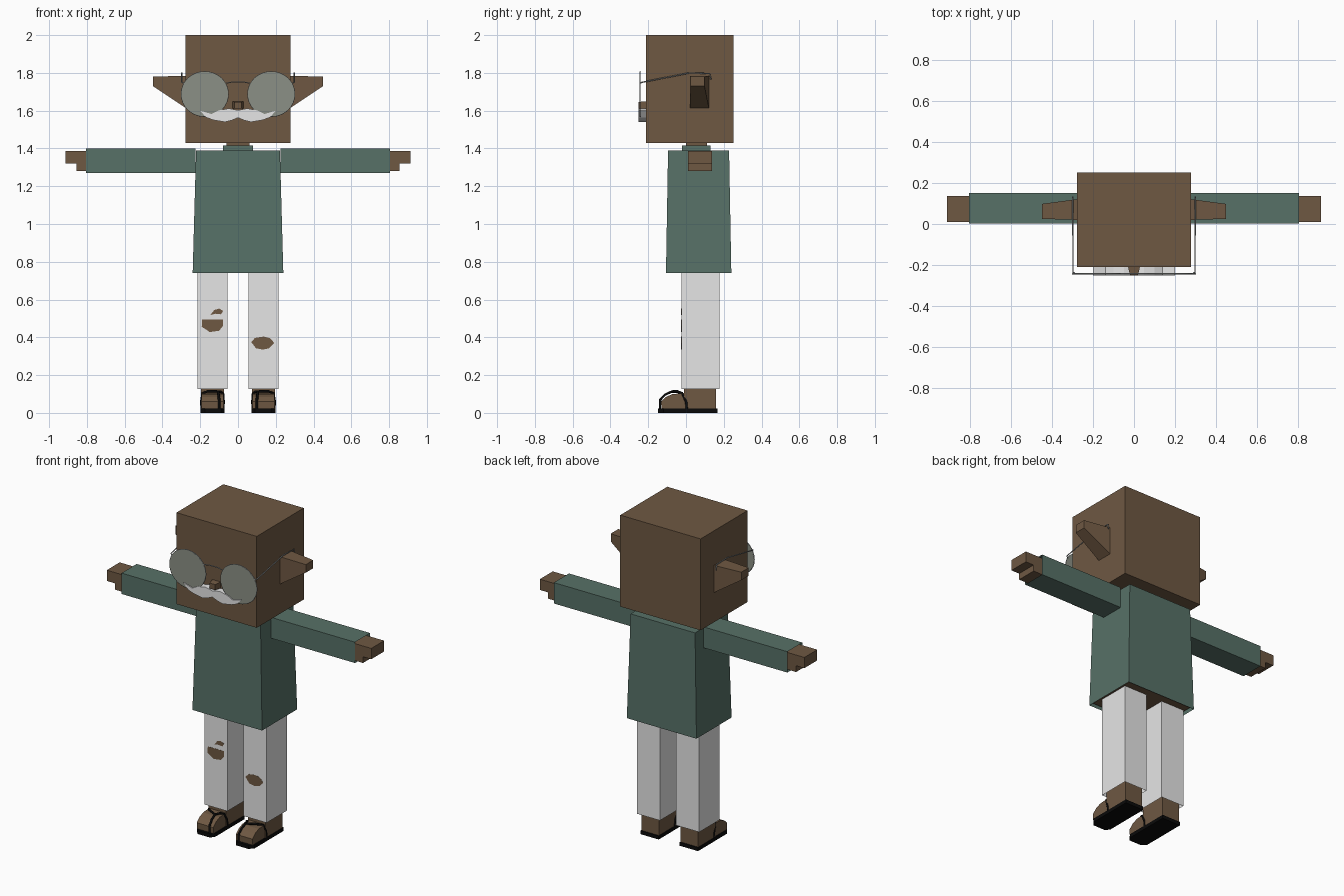
import bpy, bmesh, math
from mathutils import Matrix, Vector

cube = bpy.data.objects.get("Cube")
if cube:
    bpy.data.objects.remove(cube, do_unlink=True)


def material(name, rgb):
    m = bpy.data.materials.new(name)
    m.use_nodes = True
    m.diffuse_color = (*rgb, 1)
    m.node_tree.nodes["Principled BSDF"].inputs["Base Color"].default_value = (*rgb, 1)
    return m


SKIN = material("brown skin", (0.158, 0.098, 0.055))
SHIRT = material("muted green", (0.095, 0.165, 0.136))
WHITE = material("pale grey", (0.79, 0.79, 0.79))
BLACK = material("black", (0.003, 0.003, 0.003))
LENS = material("lens grey", (0.26, 0.28, 0.24))
METAL = material("frame grey", (0.34, 0.36, 0.36))


def finish(name, bm, mat):
    bmesh.ops.recalc_face_normals(bm, faces=bm.faces)
    me = bpy.data.meshes.new(name)
    bm.to_mesh(me)
    bm.free()
    me.materials.append(mat)
    ob = bpy.data.objects.new(name, me)
    bpy.context.collection.objects.link(ob)
    return ob


def frustum(name, bottom, top, mat, open_bottom=False):
    """Each end is (x0, x1, y0, y1, z)."""
    bm = bmesh.new()
    rings = []
    for x0, x1, y0, y1, z in (bottom, top):
        rings.append([bm.verts.new(p) for p in
                      ((x0, y0, z), (x1, y0, z), (x1, y1, z), (x0, y1, z))])
    a, b = rings
    if not open_bottom:
        bm.faces.new(a[::-1])
    bm.faces.new(b)
    for i in range(4):
        j = (i + 1) % 4
        bm.faces.new((a[i], a[j], b[j], b[i]))
    return finish(name, bm, mat)


def box(name, x, y, z, mat, open_bottom=False):
    x = sorted(x)
    return frustum(name, (*x, *y, z[0]), (*x, *y, z[1]), mat, open_bottom)


def prism(name, pts, axis, lo, hi, mat, caps=True):
    """Extrude a flat outline along the given axis."""
    def place(p, d):
        v = list(p)
        v.insert("xyz".index(axis), d)
        return v
    bm = bmesh.new()
    face = bm.faces.new([bm.verts.new(place(p, lo)) for p in pts])
    ext = bmesh.ops.extrude_face_region(bm, geom=[face])
    bmesh.ops.translate(bm, vec=Vector(place((0, 0), hi - lo)),
                        verts=[g for g in ext["geom"] if isinstance(g, bmesh.types.BMVert)])
    if not caps:
        bm.normal_update()
        ends = [f for f in bm.faces if abs(f.normal["xyz".index(axis)]) > 0.9]
        bmesh.ops.delete(bm, geom=ends, context="FACES_ONLY")
    return finish(name, bm, mat)


def tube(name, pts, r, mat):
    cu = bpy.data.curves.new(name, "CURVE")
    cu.dimensions = "3D"
    cu.bevel_depth = r
    cu.bevel_resolution = 1
    cu.use_fill_caps = True
    sp = cu.splines.new("POLY")
    sp.points.add(len(pts) - 1)
    for q, p in zip(sp.points, pts):
        q.co = (*p, 1)
    ob = bpy.data.objects.new(name, cu)
    bpy.context.collection.objects.link(ob)
    cu.materials.append(mat)
    bpy.ops.object.select_all(action="DESELECT")
    ob.select_set(True)
    bpy.context.view_layer.objects.active = ob
    bpy.ops.object.convert(target="MESH")


# Head, neck and torso
box("head", (-0.277, 0.277), (-0.211, 0.252), (1.43, 2.0), SKIN)
box("neck", (-0.06, 0.06), (0, 0.11), (1.38, 1.44), SKIN)
box("collar", (-0.08, 0.08), (-0.02, 0.13), (1.385, 1.415), SHIRT)
frustum("shirt", (-0.24, 0.24, -0.106, 0.24, 0.74),
        (-0.222, 0.222, -0.095, 0.228, 1.39), SHIRT, open_bottom=True)
box("hips", (-0.225, 0.225), (-0.092, 0.225), (0.752, 0.9), SKIN)

# Nose tapers forward from the face
nose = frustum("nose", (-0.03, 0.03, 1.61, 1.65, 0.205),
               (-0.019, 0.019, 1.612, 1.646, 0.252), SKIN)
nose.data.transform(Matrix.Rotation(math.pi / 2, 4, "X"))

# Moustache
half = [(0, 1.602), (0.05, 1.612), (0.1, 1.602), (0.14, 1.582), (0.2, 1.6),
        (0.17, 1.565), (0.13, 1.55), (0.07, 1.54), (0.035, 1.548), (0, 1.563)]
prism("moustache", half + [(-x, z) for x, z in half[-2:0:-1]],
      "y", -0.252, -0.207, WHITE)

# Glasses bridge
tube("glasses_bridge", [(-0.065, -0.243, 1.745), (-0.03, -0.243, 1.752),
                        (0.03, -0.243, 1.752), (0.065, -0.243, 1.745)], 0.003, METAL)

for s, side in ((1, "left"), (-1, "right")):
    # Ear narrows from a tall root to a small tip
    bm = bmesh.new()
    root = [(0.27, 0.02, 1.61), (0.27, 0.122, 1.61), (0.27, 0.122, 1.785), (0.27, 0.02, 1.785)]
    tip = [(0.45, 0.025, 1.73), (0.45, 0.098, 1.73), (0.45, 0.098, 1.78), (0.45, 0.025, 1.78)]
    for x, y, z in root + tip:
        bm.verts.new((s * x, y, z))
    bmesh.ops.convex_hull(bm, input=bm.verts)
    bmesh.ops.dissolve_limit(bm, angle_limit=0.02, verts=bm.verts, edges=bm.edges)
    finish(side + "_ear", bm, SKIN)

    # Round lens with a fine rim and a temple hooked over the ear
    ring = [(s * 0.176 + 0.125 * math.cos(i * math.tau / 32),
             1.688 + 0.119 * math.sin(i * math.tau / 32)) for i in range(32)]
    prism(side + "_lens", ring, "y", -0.246, -0.24, LENS)
    tube(side + "_rim", [(x, -0.243, z) for x, z in ring + ring[:1]], 0.0025, METAL)
    tube(side + "_temple", [(s * x, y, z) for x, y, z in
                            ((0.285, -0.243, 1.745), (0.298, -0.235, 1.75), (0.298, 0.02, 1.8),
                             (0.298, 0.125, 1.797), (0.298, 0.132, 1.765))], 0.0035, METAL)

    # Open sleeve around the arm, and a stepped hand
    cuff = [(0.003, 1.27), (0.152, 1.27), (0.152, 1.4), (0.003, 1.4)]
    prism(side + "_sleeve", cuff, "x", s * 0.226, s * 0.805, SHIRT, caps=False)
    box(side + "_arm_and_hand", (s * 0.228, s * 0.912), (0.01, 0.137), (1.32, 1.387), SKIN)
    box(side + "_lower_fingers", (s * 0.228, s * 0.855), (0.01, 0.137), (1.281, 1.322), SKIN)

    # Trouser leg open at the hem, ankle and toe
    box(side + "_trouser_leg", (s * 0.056, s * 0.215), (-0.025, 0.177), (0.127, 0.8), WHITE,
        open_bottom=True)
    box(side + "_ankle", (s * 0.075, s * 0.196), (-0.01, 0.16), (0.02, 0.6), SKIN)
    toe = [(0, 0.02), (-0.13, 0.02), (-0.132, 0.06), (-0.105, 0.085), (-0.07, 0.1), (0, 0.105)]
    prism(side + "_toe", toe, "x", s * 0.078, s * 0.192, SKIN)

    # Sandal sole and Y-shaped strap
    sole = [(0.09, -0.147), (0.175, -0.147), (0.199, -0.12), (0.199, 0.166), (0.072, 0.166), (0.072, -0.12)]
    prism(side + "_sandal_sole", [(s * x, y) for x, y in sole], "z", 0, 0.022, BLACK)
    strap = [(0.078, 0.005, 0.02), (0.076, 0, 0.06), (0.079, -0.02, 0.1), (0.092, -0.045, 0.113),
             (0.105, -0.075, 0.113), (0.16, -0.05, 0.115), (0.187, -0.02, 0.104),
             (0.194, 0, 0.06), (0.192, 0.005, 0.02)]
    tube(side + "_sandal_strap", [(s * x, y, z) for x, y, z in strap], 0.007, BLACK)
    post = [(0.105, -0.075, 0.113), (0.103, -0.11, 0.097), (0.1, -0.136, 0.07), (0.1, -0.138, 0.02)]
    tube(side + "_sandal_toe_strap", [(s * x, y, z) for x, y, z in post], 0.007, BLACK)

# Torn patches lying flush on the trouser fronts
tears = {
    "right_knee_tear": [(-0.19, 0.495), (-0.08, 0.495), (-0.08, 0.46), (-0.1, 0.435),
                        (-0.15, 0.428), (-0.175, 0.445), (-0.192, 0.455)],
    "right_small_tear": [(-0.147, 0.518), (-0.125, 0.545), (-0.1, 0.552), (-0.078, 0.54),
                         (-0.09, 0.522), (-0.12, 0.525)],
    "left_shin_tear": [(0.07, 0.375), (0.09, 0.397), (0.135, 0.404), (0.17, 0.396),
                       (0.192, 0.37), (0.165, 0.342), (0.13, 0.335), (0.095, 0.342)],
}
for name, outline in tears.items():
    prism(name, outline, "y", -0.026, -0.023, SKIN)
